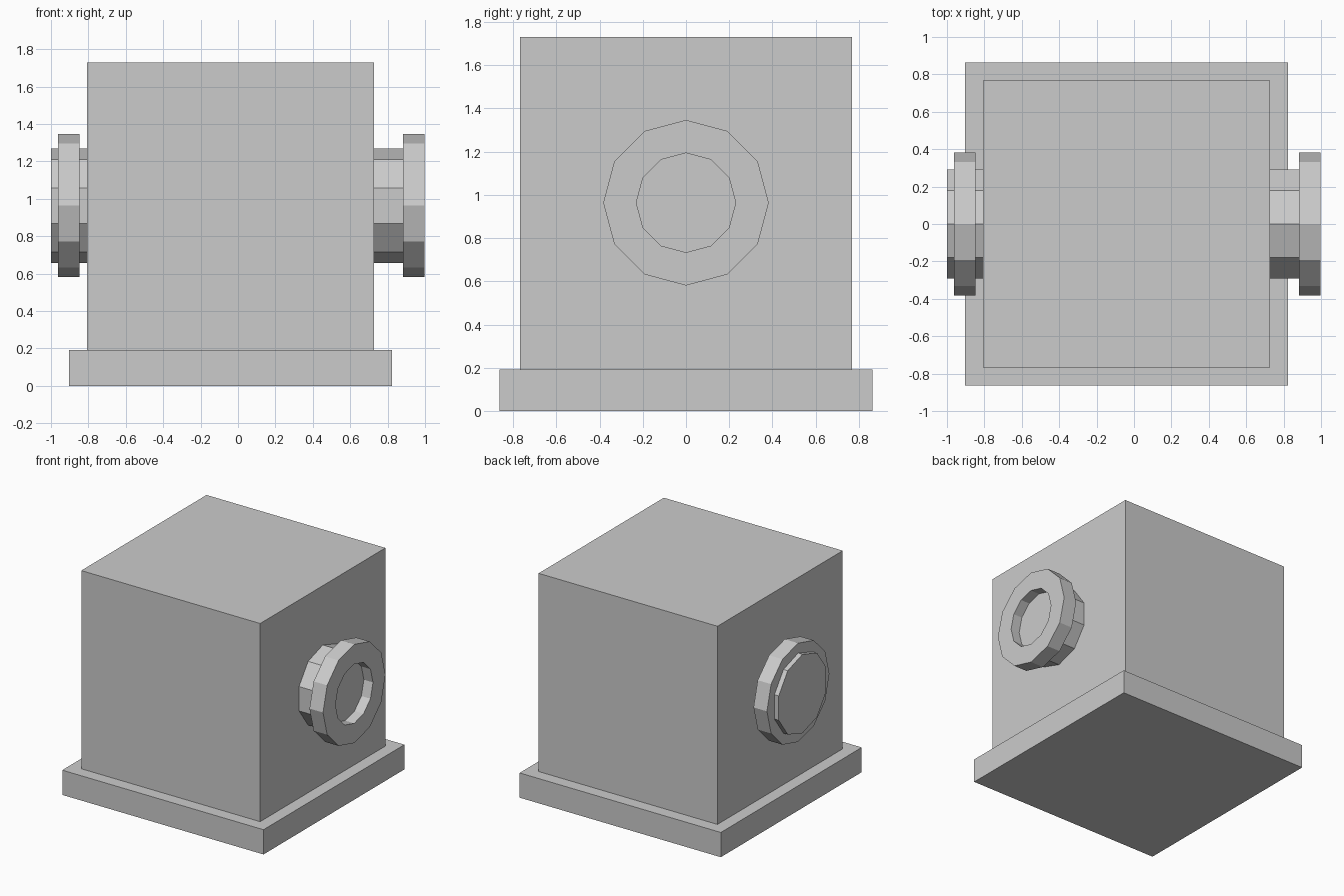
import bpy, bmesh, math

if "Cube" in bpy.data.objects:
    bpy.data.objects.remove(bpy.data.objects["Cube"])

AXIS_Z = 0.964   # height of the pipe axis
MID_X = -0.04    # centre of housing, base and pipe


def finish(name, bm):
    bmesh.ops.recalc_face_normals(bm, faces=bm.faces)
    mesh = bpy.data.meshes.new(name)
    bm.to_mesh(mesh)
    bm.free()
    obj = bpy.data.objects.new(name, mesh)
    bpy.context.collection.objects.link(obj)
    return obj


def box(name, width, depth, z0, z1):
    bm = bmesh.new()
    bmesh.ops.create_cube(bm, size=1)
    bmesh.ops.scale(bm, vec=(width, depth, z1 - z0), verts=bm.verts)
    bmesh.ops.translate(bm, vec=(MID_X, 0, (z0 + z1) / 2), verts=bm.verts)
    return finish(name, bm)


def circle(bm, x, radius, sides):
    """Ring of vertices around the pipe axis, first one at the top."""
    angles = [2 * math.pi * i / sides for i in range(sides)]
    return [bm.verts.new((x, radius * math.sin(a), AXIS_Z + radius * math.cos(a)))
            for a in angles]


def bridge(bm, a, b):
    n = len(a)
    for i in range(n):
        j = (i + 1) % n
        bm.faces.new((a[i], a[j], b[j], b[i]))


def pipe(name, x0, x1, radius, sides):
    bm = bmesh.new()
    a, b = circle(bm, x0, radius, sides), circle(bm, x1, radius, sides)
    bridge(bm, a, b)
    bm.faces.new(a)
    bm.faces.new(b)
    return finish(name, bm)


def flange(name, x0, x1, outer, inner, sides):
    bm = bmesh.new()
    loops = [circle(bm, x, r, sides) for x, r in
             ((x0, outer), (x1, outer), (x1, inner), (x0, inner))]
    for i in range(4):
        bridge(bm, loops[i], loops[(i + 1) % 4])
    return finish(name, bm)


# Base plate and cubic housing
box("base_plate", 1.728, 1.728, 0.0, 0.192)
box("housing", 1.536, 1.536, 0.192, 1.73)

# Ten-sided pipe running through the housing
pipe("through_pipe", -1.0, 0.92, 0.306, 10)

# Twelve-sided ring flanges, the right one standing proud of the pipe end
flange("left_flange", -0.963, -0.848, 0.383, 0.23, 12)
flange("right_flange", 0.882, 0.998, 0.383, 0.23, 12)
